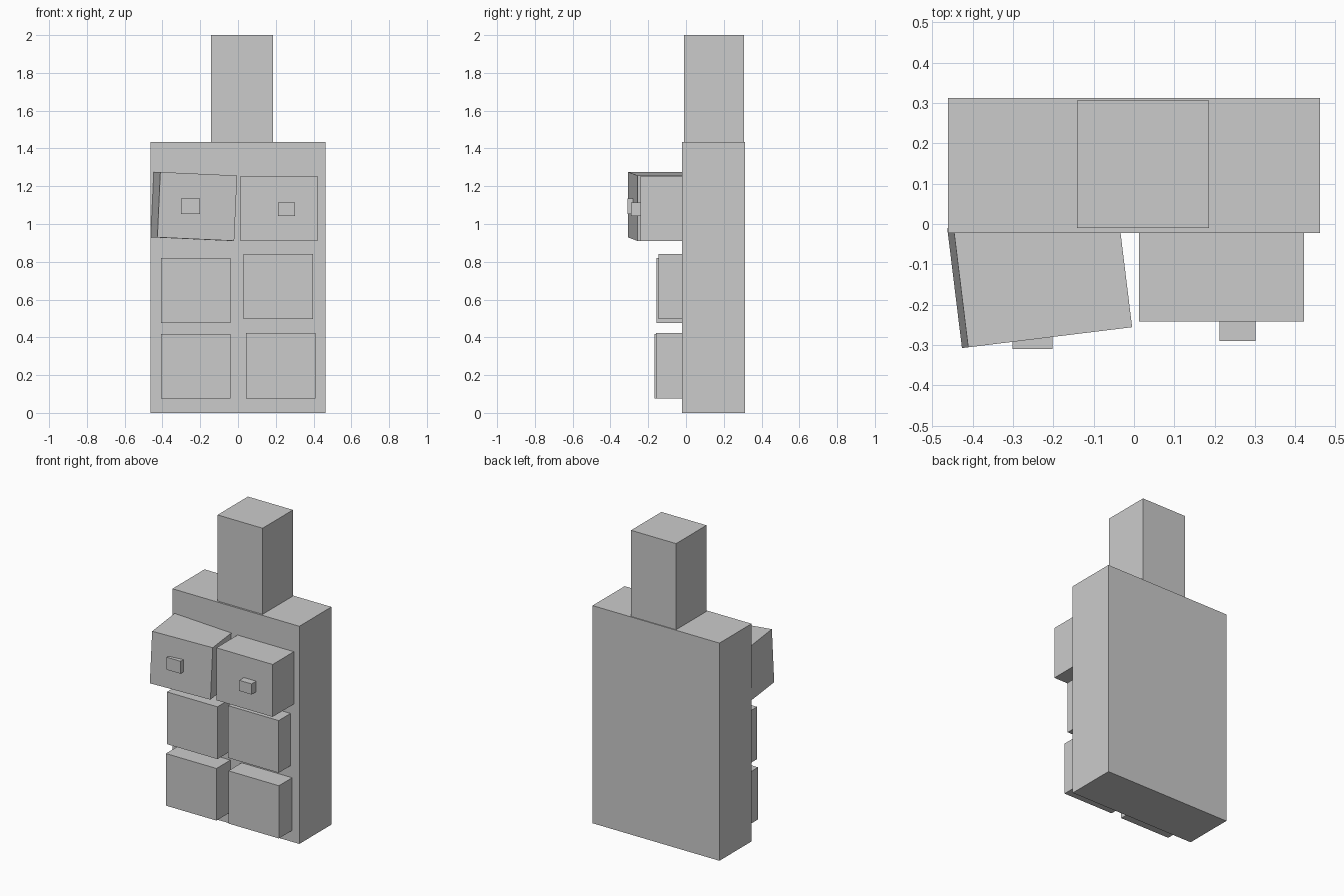
import bpy
from math import radians

default = bpy.data.objects.get("Cube")
if default:
    bpy.data.objects.remove(default, do_unlink=True)

# One plain grey for every part
grey = bpy.data.materials.new("plain_grey")
grey.use_nodes = True
colour = (0.6, 0.6, 0.6, 1)
grey.diffuse_color = colour
grey.node_tree.nodes["Principled BSDF"].inputs["Base Color"].default_value = colour


def block(name, xs, ys, zs, rotation=(0, 0, 0)):
    """Box spanning the given x, y and z ranges, turned about its centre."""
    spans = (xs, ys, zs)
    centre = [(a + b) / 2 for a, b in spans]
    bpy.ops.mesh.primitive_cube_add(size=1, location=centre)
    ob = bpy.context.object
    ob.name = ob.data.name = name
    ob.scale = [b - a for a, b in spans]
    ob.rotation_euler = rotation
    ob.data.materials.append(grey)
    return ob


FRONT = -0.022   # front plane of the torso
INSET = 0.0      # depth to which attached blocks sink in

# Torso and head
block("torso", (-0.462, 0.462), (FRONT, 0.312), (0, 1.433))
block("head", (-0.142, 0.186), (-0.01, 0.306), (1.42, 2.0))

# Chest blocks, the right one turned outward and tilted
block("left_chest", (0.012, 0.422), (-0.242, INSET), (0.91, 1.255))
block("right_chest", (-0.439, -0.029), (-0.283, 0.017), (0.92, 1.266),
      (0, radians(2.6), radians(7)))

# Small studs on the chest blocks
block("left_stud", (0.212, 0.302), (-0.29, -0.22), (1.043, 1.113))
block("right_stud", (-0.302, -0.202), (-0.31, -0.24), (1.053, 1.135))

# Two rows of belly blocks
block("left_middle_belly", (0.03, 0.398), (-0.145, INSET), (0.498, 0.842))
block("right_middle_belly", (-0.408, -0.04), (-0.157, INSET), (0.476, 0.82))
block("left_lower_belly", (0.042, 0.41), (-0.16, INSET), (0.075, 0.422))
block("right_lower_belly", (-0.408, -0.04), (-0.167, INSET), (0.075, 0.418))
